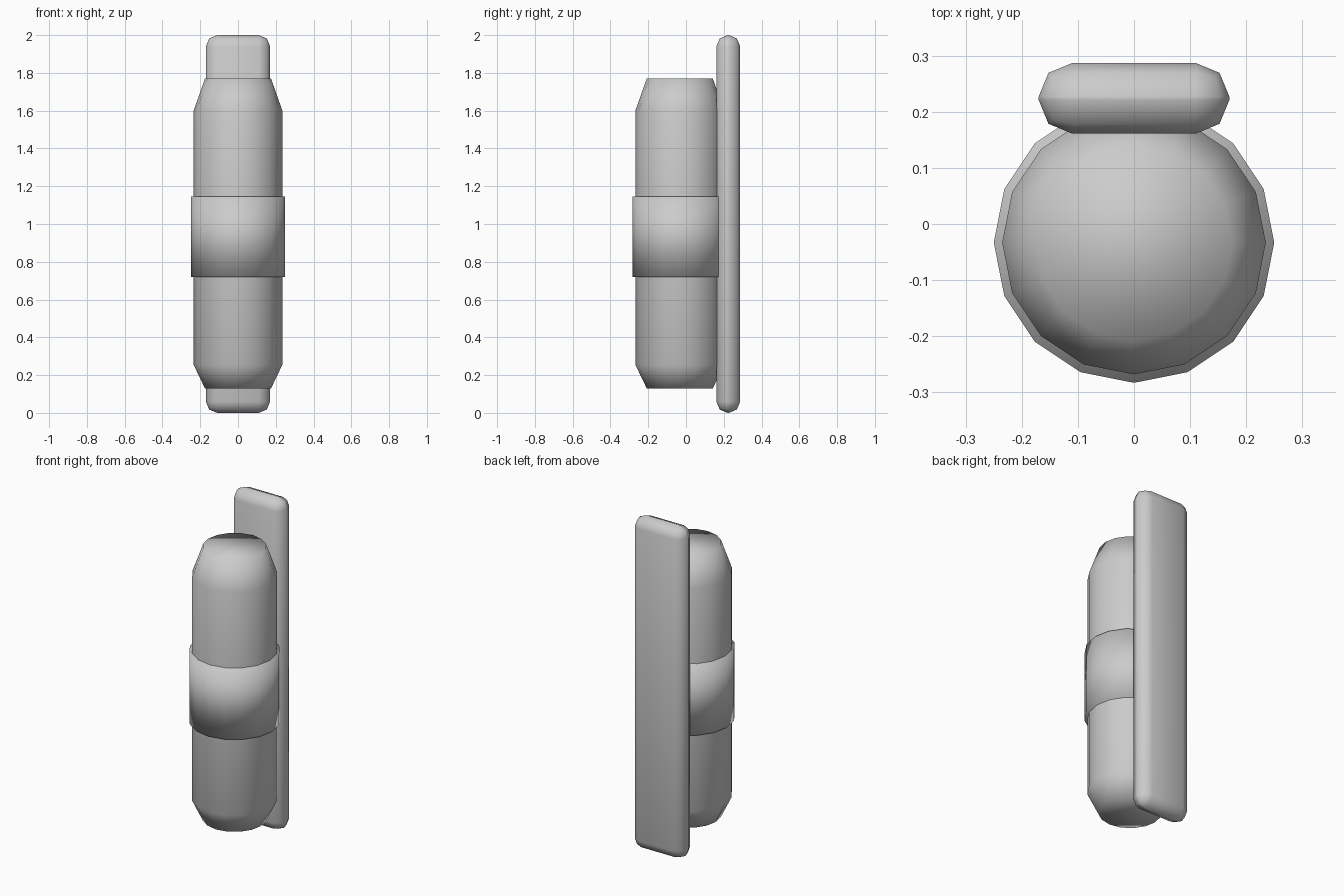
import bpy, bmesh
from math import sin, cos, tau

cube = bpy.data.objects.get("Cube")
if cube:
    bpy.data.objects.remove(cube, do_unlink=True)

grey = bpy.data.materials.new("light grey")
grey.use_nodes = True
grey.diffuse_color = (0.6, 0.6, 0.6, 1)
grey.node_tree.nodes["Principled BSDF"].inputs["Base Color"].default_value = (0.6, 0.6, 0.6, 1)

SIDES = 16
AXIS_Y = -0.033


def add_object(name, bm):
    bmesh.ops.recalc_face_normals(bm, faces=bm.faces)
    for face in bm.faces:
        face.smooth = True
    mesh = bpy.data.meshes.new(name)
    bm.to_mesh(mesh)
    bm.free()
    mesh.materials.append(grey)
    obj = bpy.data.objects.new(name, mesh)
    bpy.context.collection.objects.link(obj)
    return obj


def turned(name, profile):
    """Capped solid of revolution from (radius, height) pairs."""
    bm = bmesh.new()
    rings = [[bm.verts.new((r * cos(tau * i / SIDES), AXIS_Y + r * sin(tau * i / SIDES), z))
              for i in range(SIDES)] for r, z in profile]
    for low, high in zip(rings, rings[1:]):
        for i in range(SIDES):
            j = (i + 1) % SIDES
            bm.faces.new((low[i], low[j], high[j], high[i]))
    bm.faces.new(rings[0][::-1])
    bm.faces.new(rings[-1])
    return add_object(name, bm)


# Tapered grip and the band around its middle
turned("grip_body", [(0.175, 0.13), (0.235, 0.255), (0.235, 1.6), (0.175, 1.77)])
turned("middle_band", [(0.25, 0.72), (0.25, 1.145)])

# Rounded back plate
bm = bmesh.new()
bmesh.ops.create_cube(bm, size=1)
bmesh.ops.scale(bm, vec=(0.34, 0.126, 2), verts=bm.verts)
bmesh.ops.translate(bm, vec=(0, 0.224, 1), verts=bm.verts)
plate = add_object("back_plate", bm)
bevel = plate.modifiers.new("rounded_edges", 'BEVEL')
bevel.width = 0.06
bevel.segments = 2
